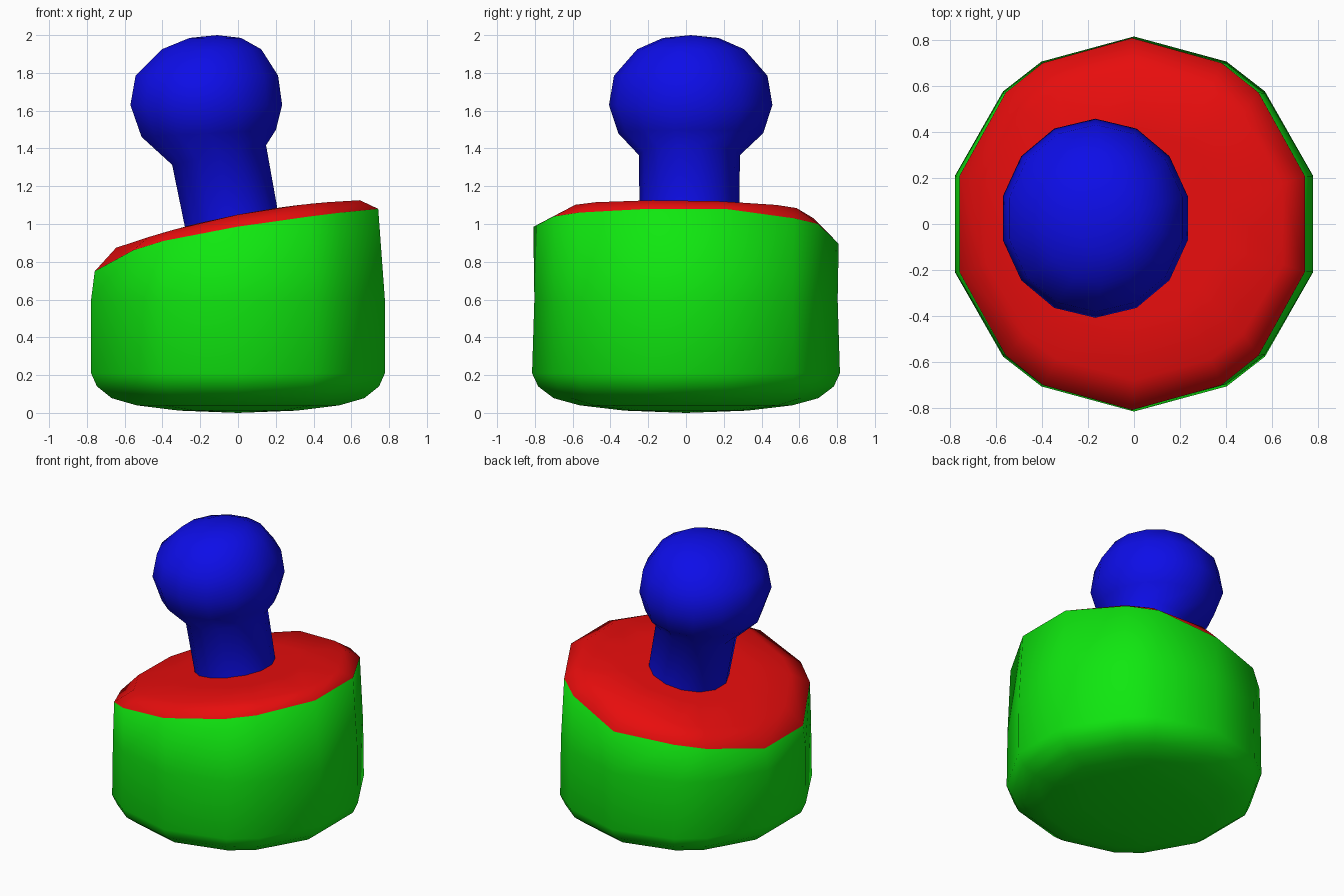
import bpy, bmesh, math

if "Cube" in bpy.data.objects:
    bpy.data.objects.remove(bpy.data.objects["Cube"])


def material(name, rgb):
    m = bpy.data.materials.new(name)
    m.diffuse_color = (*rgb, 1)
    m.use_nodes = True
    m.node_tree.nodes["Principled BSDF"].inputs["Base Color"].default_value = m.diffuse_color
    return m


def loft(name, rings, mats, start=None, end=None, red_from=None):
    """Skin a list of vertex rings, optionally closing each end to a point."""
    bm = bmesh.new()
    loops = [[bm.verts.new(p) for p in ring] for ring in rings]
    n = len(loops[0])
    for k in range(len(loops) - 1):
        a, b = loops[k], loops[k + 1]
        for i in range(n):
            j = (i + 1) % n
            f = bm.faces.new((a[i], a[j], b[j], b[i]))
            f.material_index = int(red_from is not None and k >= red_from)
    for tip, loop, idx in ((start, loops[0], 0), (end, loops[-1], int(red_from is not None))):
        if tip:
            c = bm.verts.new(tip)
            for i in range(n):
                j = (i + 1) % n
                vs = (loop[j], loop[i], c) if loop is loops[0] else (loop[i], loop[j], c)
                bm.faces.new(vs).material_index = idx
    for f in bm.faces:
        f.smooth = True
    me = bpy.data.meshes.new(name)
    bm.to_mesh(me)
    bm.free()
    for m in mats:
        me.materials.append(m)
    ob = bpy.data.objects.new(name, me)
    bpy.context.collection.objects.link(ob)
    return ob


green = material("green", (0.005, 0.8, 0.005))
red = material("red", (0.8, 0.004, 0.004))
blue = material("blue", (0.004, 0.004, 0.8))

# Base: fourteen uneven sides, rounded underside, sloping red top
angles = [15, 45, 60, 90, 120, 135, 165, 195, 225, 240, 270, 300, 315, 345]
rim_z = [1.08, 1.03, 1.0, .895, .865, .83, .75, .75, .86, .91, .985, 1.04, 1.06, 1.08]
plan = [(.805 * math.cos(math.radians(a)), .815 * math.sin(math.radians(a))) for a in angles]


def flat_ring(s, z, sy=None):
    return [(x * s, y * (sy or s), z) for x, y in plan]


def top_z(x, y):
    return 1.05 + .195 * x - .12 * x * x - .03 * max(y, 0)


def top_ring(s):
    return [(x * s, y * s, top_z(x * s, y * s)) for x, y in plan]


rings = [flat_ring(s, z) for s, z in
         [(.4, .012), (.69, .04), (.86, .078), (.96, .14), (1, .21)]]
rings.append(flat_ring(1, .6, .985))
rings.append([(x * .965 - .008, y * .992, z) for (x, y), z in zip(plan, rim_z)])
rim = len(rings) - 1
rings += [top_ring(s) for s in (.83, .5)]
loft("base", rings, [green, red], (0, 0, 0), (0, 0, 1.05), rim)

# Leaning stem and round knob: centre x, centre z, radius, tilt in degrees
knob = [(-.027, .985, .25, 12), (-.10, 1.365, .255, 12), (-.155, 1.48, .365, 3),
        (-.168, 1.63, .412, 0), (-.165, 1.785, .387, 0), (-.14, 1.925, .27, 0),
        (-.12, 1.985, .14, 0)]
turn = [math.radians(90 + i * 360 / 14) for i in range(14)]
rings = [[(cx + r * math.cos(t), (.018 if r < .26 and cz < 1.4 else .025) + r * 1.05 * math.sin(t),
           cz + r * math.cos(t) * math.sin(math.radians(tilt))) for t in turn]
         for cx, cz, r, tilt in knob]
loft("knob", rings, [blue], None, (-.11, 2.0, .025)[0:1] + (.025, 2.0))
